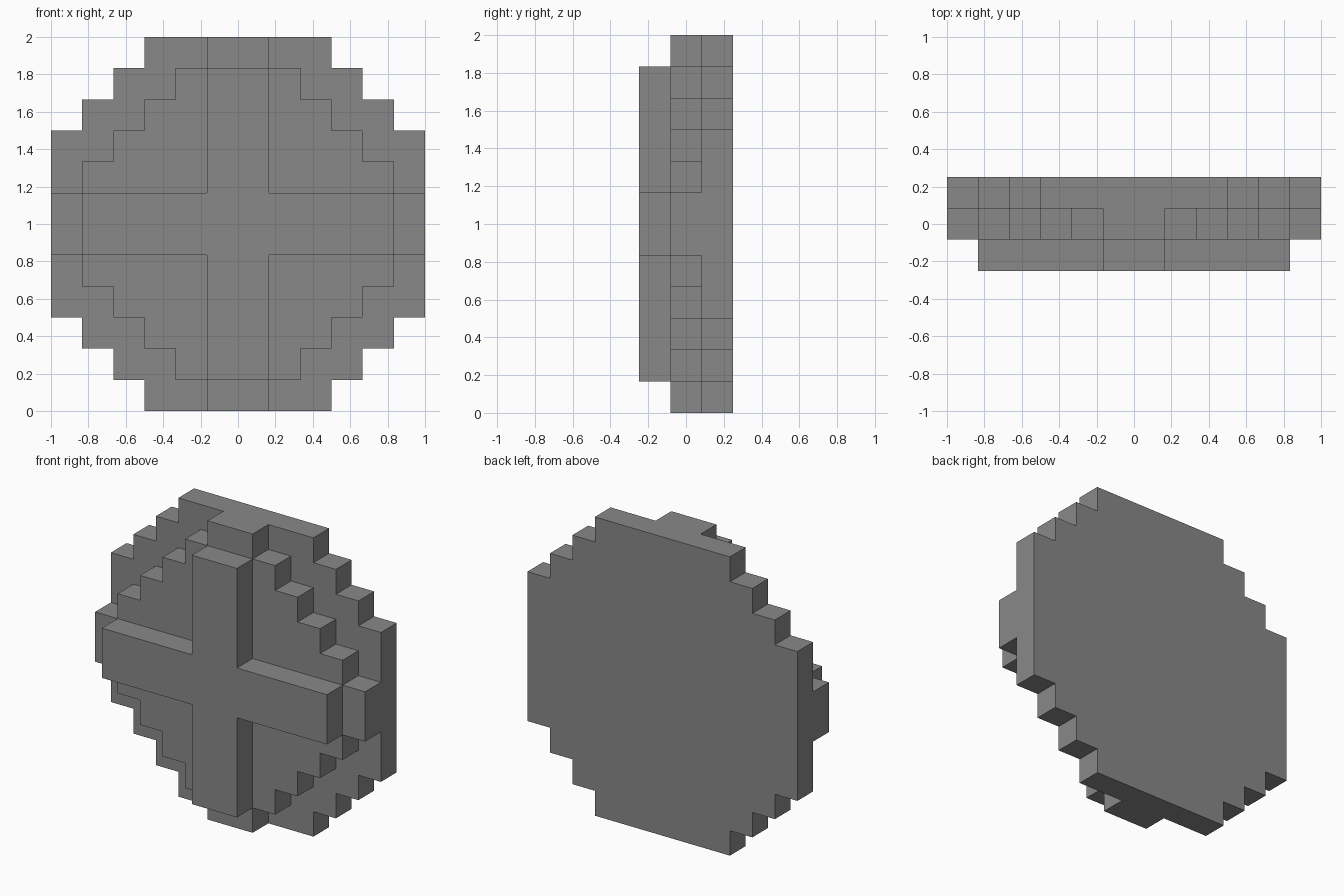
import bpy
import bmesh

if "Cube" in bpy.data.objects:
    bpy.data.objects.remove(bpy.data.objects["Cube"], do_unlink=True)

U = 1 / 6  # size of one step

grey = bpy.data.materials.new("plain grey")
grey.use_nodes = True
colour = (0.25, 0.25, 0.25, 1)
grey.diffuse_color = colour
grey.node_tree.nodes["Principled BSDF"].inputs["Base Color"].default_value = colour


def stepped_outline(corners):
    """Full outline from the outer stair corners of the upper right quarter."""
    quarter = []
    for i, (x, z) in enumerate(corners):
        quarter.append((x, z))
        if i + 1 < len(corners):
            quarter.append((corners[i + 1][0], z))  # inner corner of the step
    half = quarter + [(-x, z) for x, z in reversed(quarter)]
    return half + [(-x, -z) for x, z in half]


def layer(name, corners, y_front):
    """Extrude a stepped outline one step deep, towards the back."""
    bm = bmesh.new()
    verts = [bm.verts.new((x * U, y_front * U, 1 + z * U))
             for x, z in stepped_outline(corners)]
    face = bm.faces.new(verts)
    extruded = bmesh.ops.extrude_face_region(bm, geom=[face], use_keep_orig=True)
    moved = [g for g in extruded["geom"] if isinstance(g, bmesh.types.BMVert)]
    bmesh.ops.translate(bm, verts=moved, vec=(0, U, 0))
    bmesh.ops.recalc_face_normals(bm, faces=bm.faces)
    mesh = bpy.data.meshes.new(name)
    bm.to_mesh(mesh)
    bm.free()
    mesh.materials.append(grey)
    obj = bpy.data.objects.new(name, mesh)
    bpy.context.collection.objects.link(obj)
    return obj


# Wide stepped disc at the back
layer("back_disc", [(6, 3), (5, 4), (4, 5), (3, 6)], 0.5)
# Smaller stepped disc, its four arms reaching the rim
layer("middle_disc", [(7 - i, i) for i in range(1, 7)], -0.5)
# Raised cross on the front
layer("front_cross", [(5, 1), (1, 5)], -1.5)
